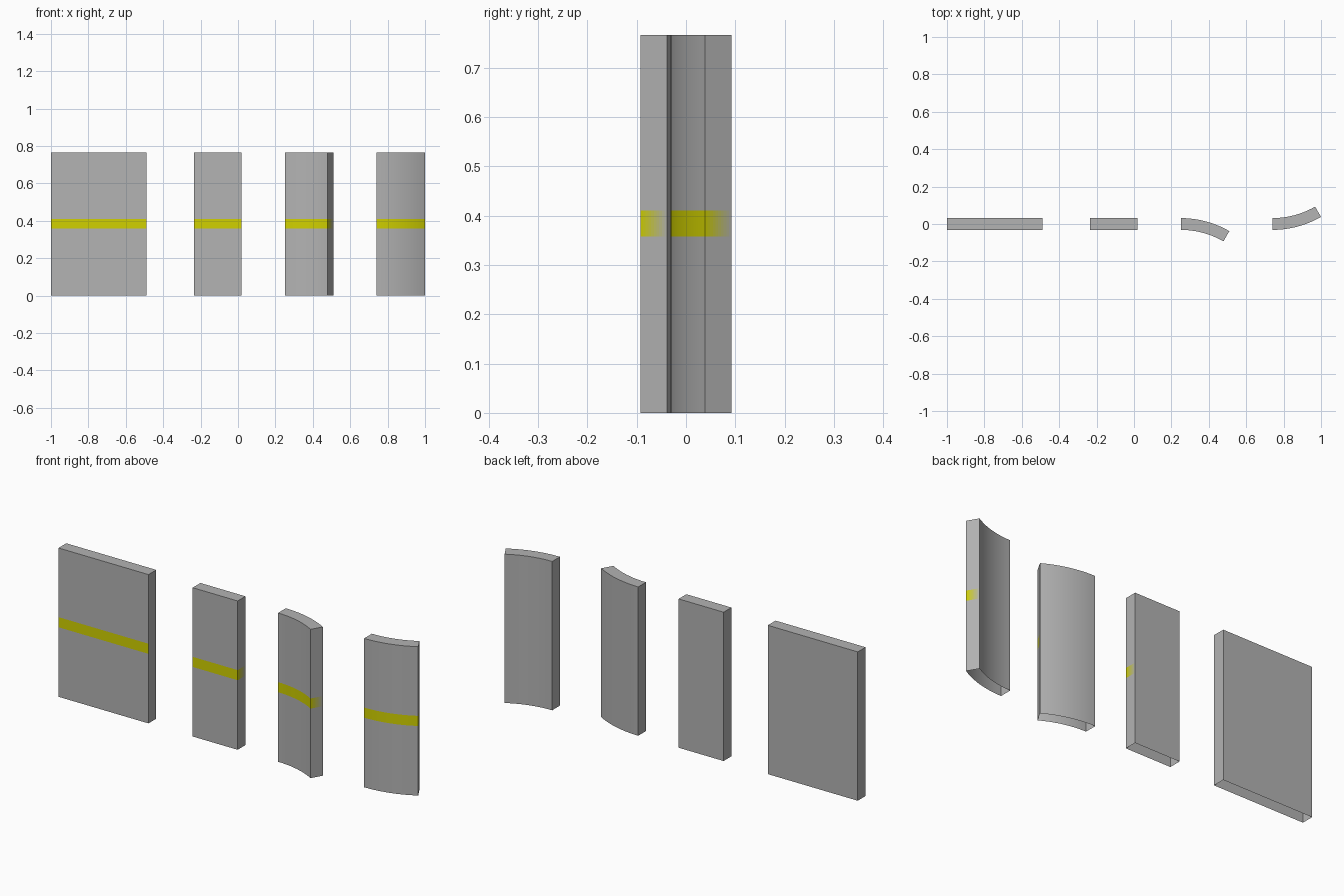
import bpy, bmesh, math

if "Cube" in bpy.data.objects:
    bpy.data.objects.remove(bpy.data.objects["Cube"])

HEIGHT = 0.766
HALF = 0.0315                     # half wall thickness
LEVELS = [0, 0.358, 0.41, HEIGHT]  # stripe lies between the two middle levels
FADE = 10                         # colour steps across a fading end
R = 0.488                         # centre line radius of the curved walls


def material(name, color):
    m = bpy.data.materials.new(name)
    m.diffuse_color = (*color, 1)
    m.use_nodes = True
    m.node_tree.nodes["Principled BSDF"].inputs["Base Color"].default_value = m.diffuse_color
    return m


def mix(a, b, t):
    """Perceptually even blend of two linear colours."""
    g = 2.2
    return [(u ** (1 / g) * (1 - t) + v ** (1 / g) * t) ** g for u, v in zip(a, b)]


grey = (0.452, 0.452, 0.452)
yellow = (0.637, 0.637, 0.0)
mats = [material("wall_grey", grey), material("stripe_yellow", yellow)]
for i in range(FADE):
    mats.append(material(f"stripe_fade_{i}", mix(yellow, grey, (i + 0.5) / FADE)))


def straight(x0, x1):
    """Front and back outline of a flat wall."""
    return [(x0, -HALF), (x1, -HALF)], [(x0, HALF), (x1, HALF)]


def curved(x0, side, n=10):
    """Front and back outline of a 30 degree arc bending towards side * y."""
    def arc(offset):
        r = R - side * offset
        return [(x0 + r * math.sin(a), side * (R - r * math.cos(a)))
                for a in (math.radians(30) * i / n for i in range(n + 1))]
    return arc(-HALF), arc(HALF)


def wall(name, outline, fade_end):
    front, back = outline
    bm = bmesh.new()

    def sheet(points, mat_of):
        # vertical sheet following plan points, one material per cell
        for j in range(3):
            for i in range(len(points) - 1):
                p, q = points[i], points[i + 1]
                lo, hi = LEVELS[j], LEVELS[j + 1]
                f = bm.faces.new([bm.verts.new((*c, z)) for c, z in
                                  ((p, lo), (q, lo), (q, hi), (p, hi))])
                f.material_index = mat_of(i) if j == 1 else 0

    # striped front, plain back and left end
    sheet(front, lambda i: 1)
    sheet(back[::-1], lambda i: 0)
    sheet([back[0], front[0]], lambda i: 0)
    # right end, with the stripe fading towards the back
    a, b = front[-1], back[-1]
    end = [tuple(u + (v - u) * k / FADE for u, v in zip(a, b))
           for k in range(FADE + 1)]
    sheet(end, (lambda i: 2 + i) if fade_end else (lambda i: 0))
    # top cap, underside stays open
    for i in range(len(front) - 1):
        bm.faces.new([bm.verts.new((*c, HEIGHT)) for c in
                      (front[i], front[i + 1], back[i + 1], back[i])])
    bmesh.ops.remove_doubles(bm, verts=bm.verts, dist=1e-5)

    me = bpy.data.meshes.new(name)
    bm.to_mesh(me)
    bm.free()
    for m in mats:
        me.materials.append(m)
    ob = bpy.data.objects.new(name, me)
    bpy.context.collection.objects.link(ob)
    bpy.ops.object.select_all(action='DESELECT')
    ob.select_set(True)
    bpy.context.view_layer.objects.active = ob
    bpy.ops.object.shade_smooth_by_angle(angle=math.radians(30))


wall("wide_wall", straight(-1.0, -0.488), False)
wall("narrow_wall", straight(-0.236, 0.02), True)
wall("outward_curved_wall", curved(0.25, -1), True)
wall("inward_curved_wall", curved(0.74, 1), True)
